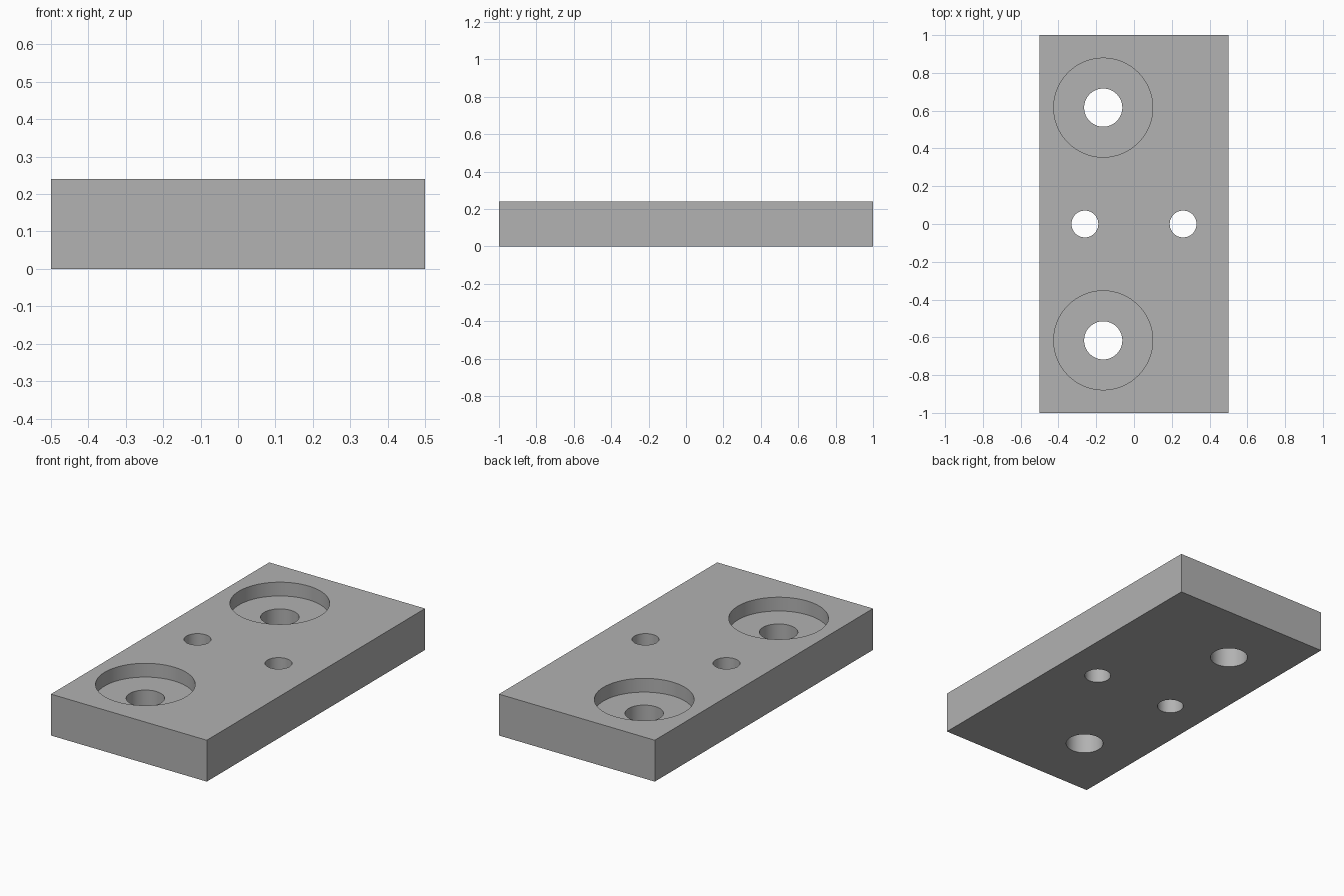
import bpy
import math

default = bpy.data.objects.get("Cube")
if default:
    bpy.data.objects.remove(default, do_unlink=True)

HEIGHT = 0.24
BORE_DEPTH = 0.08

# Plain grey material
GREY = (0.445, 0.445, 0.445, 1.0)
grey = bpy.data.materials.new("plain_grey")
grey.use_nodes = True
grey.diffuse_color = GREY
grey.node_tree.nodes["Principled BSDF"].inputs["Base Color"].default_value = GREY

# Rectangular plate
bpy.ops.mesh.primitive_cube_add(size=1, location=(0, 0, HEIGHT / 2))
plate = bpy.context.object
plate.name = "mounting_plate"
plate.scale = (1, 2, HEIGHT)
bpy.ops.object.transform_apply(location=True, rotation=False, scale=True)
plate.data.materials.append(grey)


def drill(x, y, radius, bottom):
    """Cut a round hole from above the plate down to the given height."""
    top = HEIGHT + 0.1
    bpy.ops.mesh.primitive_cylinder_add(
        vertices=96, radius=radius, depth=top - bottom,
        location=(x, y, (top + bottom) / 2))
    cutter = bpy.context.object
    cutter.name = "hole_cutter"
    cutter.hide_render = True
    cutter.data.materials.append(grey)
    bpy.context.view_layer.objects.active = plate
    cut = plate.modifiers.new("hole", 'BOOLEAN')
    cut.operation = 'DIFFERENCE'
    cut.solver = 'EXACT'
    cut.object = cutter
    bpy.ops.object.modifier_apply(modifier=cut.name)
    bpy.data.objects.remove(cutter, do_unlink=True)


for side in (-1, 1):
    # Counterbored bolt holes, set towards the right side
    drill(-0.163, side * 0.616, 0.262, HEIGHT - BORE_DEPTH)
    drill(-0.163, side * 0.616, 0.101, -0.1)
    # Small through holes across the middle
    drill(side * 0.26, 0, 0.071, -0.1)

# Smooth bores, sharp rims
bpy.ops.object.select_all(action='DESELECT')
plate.select_set(True)
bpy.context.view_layer.objects.active = plate
bpy.ops.object.shade_smooth_by_angle(angle=math.radians(30))
